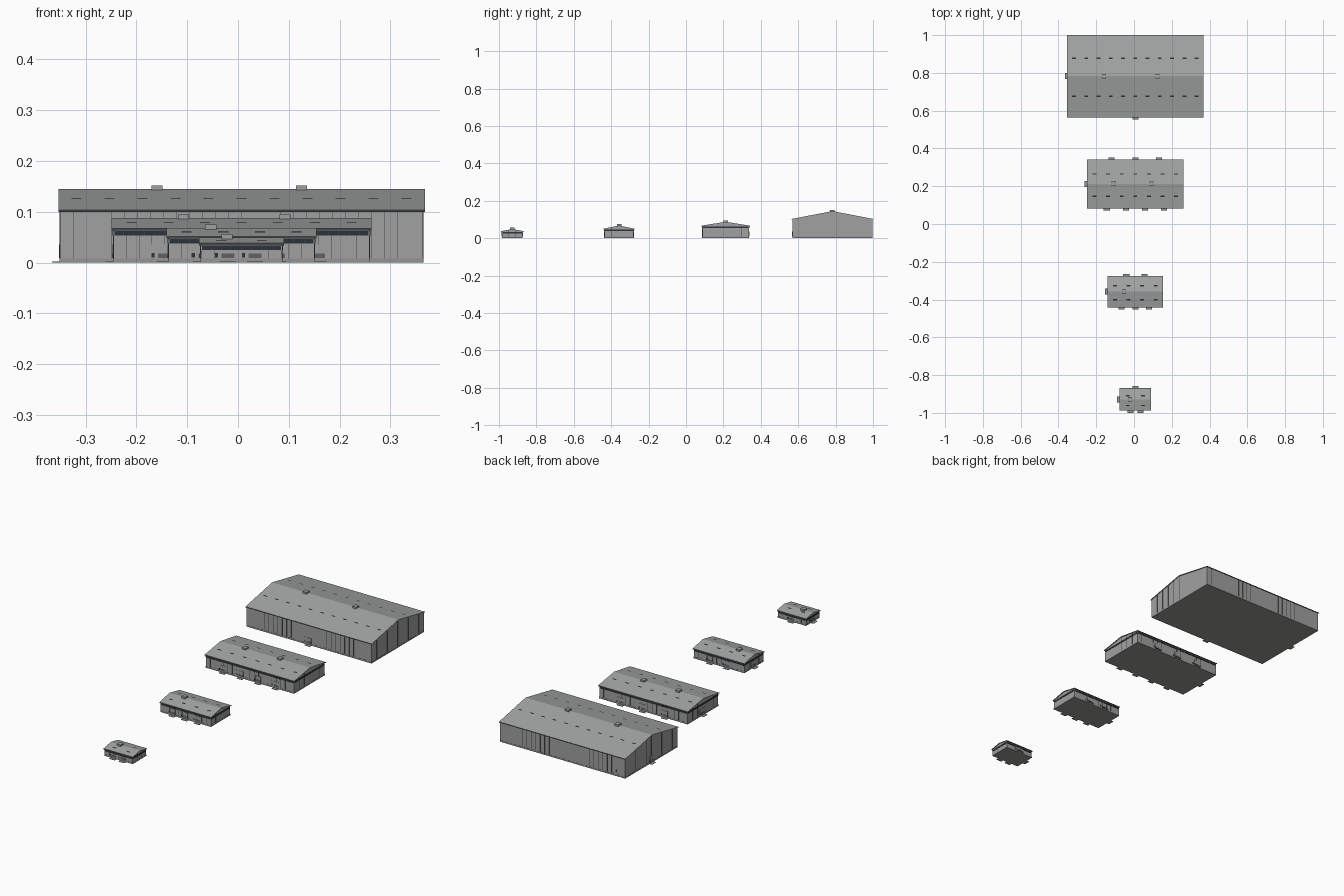
import bpy, bmesh, math

if "Cube" in bpy.data.objects:
    bpy.data.objects.remove(bpy.data.objects["Cube"])


def material(name, rgb):
    m = bpy.data.materials.new(name)
    m.diffuse_color = (*rgb, 1)
    m.use_nodes = True
    m.node_tree.nodes["Principled BSDF"].inputs["Base Color"].default_value = m.diffuse_color
    return m


WALL = material("wall grey", (0.35, 0.355, 0.35))
ROOF = material("roof grey", (0.365, 0.38, 0.375))
TRIM = material("dark trim", (0.06, 0.065, 0.07))
GLASS = material("dark glass", (0.025, 0.032, 0.042))
CONCRETE = material("concrete grey", (0.30, 0.30, 0.295))
DOCK = material("dock dark grey", (0.12, 0.12, 0.12))


def make(name, bm, mat):
    bmesh.ops.recalc_face_normals(bm, faces=bm.faces)
    me = bpy.data.meshes.new(name)
    bm.to_mesh(me)
    bm.free()
    me.materials.append(mat)
    ob = bpy.data.objects.new(name, me)
    bpy.context.collection.objects.link(ob)


def box(bm, x0, x1, y0, y1, z0, z1):
    v = bmesh.ops.create_cube(bm, size=1)["verts"]
    for p in v:
        p.co = (x0 if p.co.x < 0 else x1, y0 if p.co.y < 0 else y1,
                z0 if p.co.z < 0 else z1)
    return v


def prism(bm, x0, x1, profile):
    # extrude a (y, z) outline along x
    f = bm.faces.new([bm.verts.new((x0, y, z)) for y, z in profile])
    r = bmesh.ops.extrude_face_region(bm, geom=[f])
    for e in r["geom"]:
        if isinstance(e, bmesh.types.BMVert):
            e.co.x = x1


def warehouse(tag, cx, cy, w, d, eave, ridge, front, back, lights, vents, band):
    hx, hy = w / 2, d / 2
    ov, th = 0.0035, 0.003
    x0, x1, y0, y1 = cx - hx, cx + hx, cy - hy, cy + hy
    slope = (ridge - th - eave) / hy

    def top(dy):
        return ridge - slope * abs(dy)

    # low concrete plinth
    bm = bmesh.new()
    box(bm, x0 - .0008, x1 + .0008, y0 - .0008, y1 + .0008, 0, .008)
    make(tag + "_plinth", bm, CONCRETE)

    # gabled wall body
    bm = bmesh.new()
    prism(bm, x0, x1, [(y0, .004), (y1, .004), (y1, eave),
                       (cy, ridge - th), (y0, eave)])
    make(tag + "_walls", bm, WALL)

    # roof sheets
    bm = bmesh.new()
    e = hy + ov
    prism(bm, x0 - ov, x1 + ov,
          [(cy - e, top(e) - th), (cy, ridge - th), (cy + e, top(e) - th),
           (cy + e, top(e)), (cy, ridge), (cy - e, top(e))])
    make(tag + "_roof", bm, ROOF)

    # eave gutters
    bm = bmesh.new()
    for s in (-1, 1):
        yy = cy + s * e
        box(bm, x0 - ov, x1 + ov, yy - .001, yy + .001,
            top(e) - th - .0012, top(e) - .0005)
    make(tag + "_gutters", bm, TRIM)

    # rooftop skylights
    bm = bmesh.new()
    for s in (-1, 1):
        dy = s * hy * .47 - .006
        for i in range(lights):
            px = x0 + w * (i + .5) / lights
            vs = [bm.verts.new((px + a, cy + dy + b, top(dy + b) + .0008))
                  for a, b in ((-.01, -.0035), (.01, -.0035),
                               (.01, .0035), (-.01, .0035))]
            bm.faces.new(vs)
    make(tag + "_skylights", bm, GLASS)

    # ridge ventilators
    bm = bmesh.new()
    for f in vents:
        px = cx + f * w
        box(bm, px - .011, px + .011, cy - .012, cy + .012,
            ridge - .006, ridge + .007)
    make(tag + "_ventilators", bm, WALL)

    # wall panel seams
    bm = bmesh.new()
    t = .0008
    seam_top = eave - .012 if band else eave
    n = round(w / .0255)
    for i in range(1, n):
        px = x0 + w * i / n
        for yy in (y0, y1):
            box(bm, px - .0004, px + .0004, yy - t, yy + t, .008, seam_top)
    m = round(d / .043)
    for i in range(1, m):
        py = y0 + d * i / m
        for xx in (x0, x1):
            box(bm, xx - t, xx + t, py - .0005, py + .0005, .008,
                top(py - cy) - th)
    make(tag + "_wall_seams", bm, TRIM)

    # high window band with mullions
    if band:
        za, zb = eave - .0115, eave - .003
        t = .0016
        bm = bmesh.new()
        box(bm, x0 + .002, x1 - .002, y0 - t, y1 + t, za, zb)
        box(bm, x0 - t, x1 + t, y0 + .002, y1 - .002, za, zb)
        make(tag + "_window_band", bm, GLASS)
        bm = bmesh.new()
        k = max(6, round(w / .02))
        for i in range(1, k):
            px = x0 + w * i / k
            box(bm, px - .0005, px + .0005, y0 - .002, y1 + .002, za, zb)
        make(tag + "_mullions", bm, TRIM)

    # loading docks: ground apron, bumper, shutter and a side door
    apron, dark, shutter, glass = (bmesh.new() for _ in range(4))
    reach, half = .016, .016
    door_top = min(.036, eave - .012) if band else .036

    def dock(bx, by, ang):
        c, s = math.cos(ang), math.sin(ang)

        def put(bm, a0, a1, o0, o1, z0, z1):
            for v in box(bm, a0, a1, o0, o1, z0, z1):
                a, o = v.co.x, v.co.y
                v.co.x, v.co.y = bx + a * c + o * s, by + a * s - o * c
        put(apron, -half, half, 0, reach, 0, .0018)
        put(dark, -half + .003, half - .003, 0, .0025, .009, .018)
        put(shutter, -half + .003, half - .003, 0, .002, .018, door_top)
        put(glass, -half - .010, -half - .004, 0, .0015, .010, .019)
        put(shutter, -half - .011, -half - .003, 0, .0012, .008, door_top)

    for i in range(front):
        dock(x0 + w * (i + 1) / (front + 1), y0, 0)
    for i in range(back):
        dock(x0 + w * (i + 1) / (back + 1), y1, math.pi)
    dock(x0, cy, -math.pi / 2)
    make(tag + "_dock_aprons", apron, CONCRETE)
    make(tag + "_dock_bumpers", dark, DOCK)
    make(tag + "_dock_shutters", shutter, WALL)
    make(tag + "_side_door_panes", glass, GLASS)


# four sheds of growing size, front to back
warehouse("small_shed", .007, -.929, .160, .110, .036, .049, 2, 1, 2, (-.18,), True)
warehouse("medium_shed", .007, -.358, .288, .157, .049, .068, 3, 2, 4, (-.21,), True)
warehouse("large_shed", .007, .212, .504, .250, .065, .088, 4, 3, 7, (-.227, .17), True)
warehouse("main_hall", .007, .783, .714, .427, .101, .145, 1, 0, 11, (-.233, .165), False)
